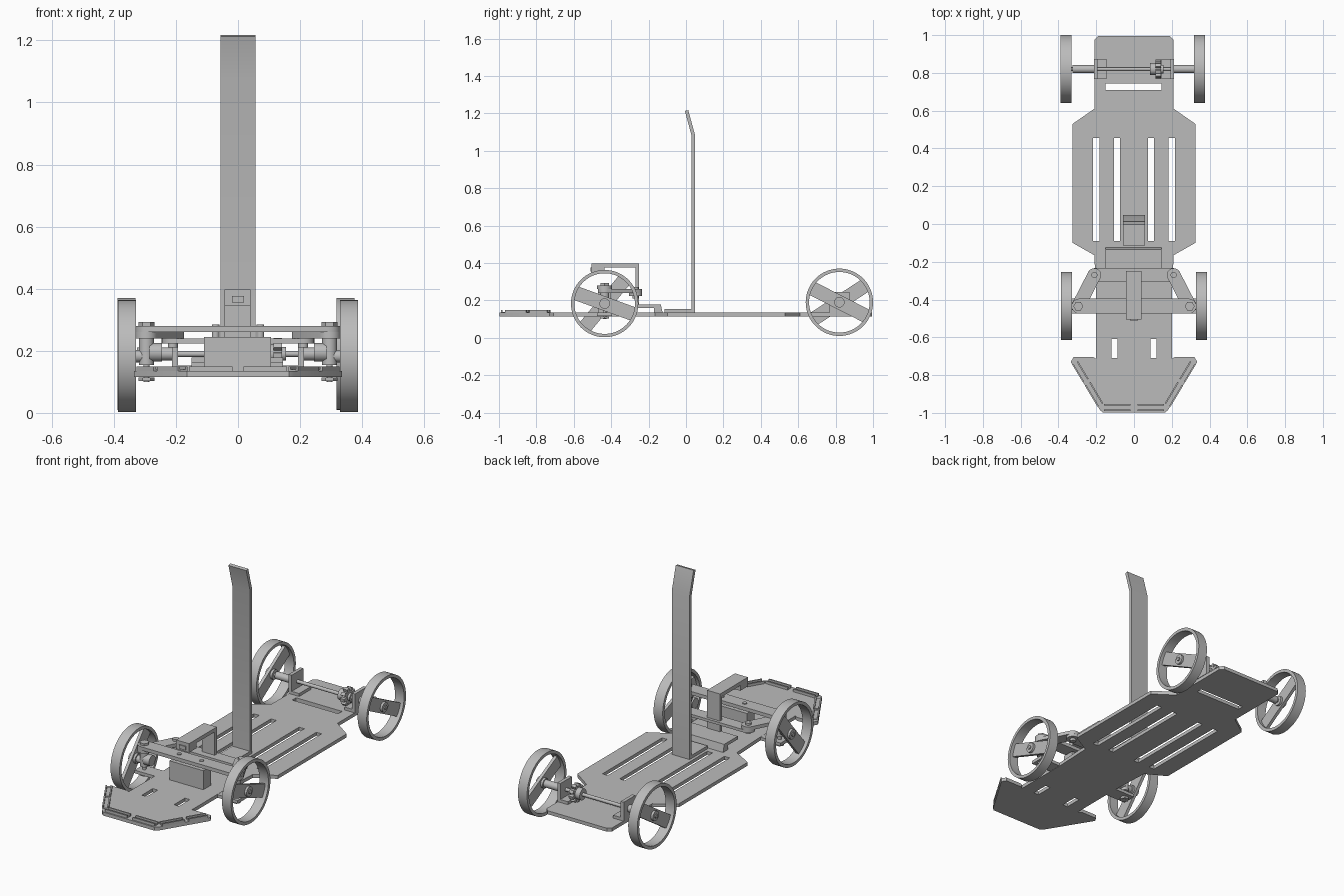
import bpy
from math import sin, cos, pi, radians, atan2, hypot
from mathutils import Matrix

cube = bpy.data.objects.get("Cube")
if cube:
    bpy.data.objects.remove(cube)

grey = bpy.data.materials.new("plain grey")
grey.use_nodes = True
grey.diffuse_color = (0.5, 0.5, 0.5, 1)
grey.node_tree.nodes["Principled BSDF"].inputs["Base Color"].default_value = (0.5, 0.5, 0.5, 1)

# Turns a flat (y, z) profile so it is extruded along x
ALONG_X = Matrix(((0, 0, 1, 0), (1, 0, 0, 0), (0, 1, 0, 0), (0, 0, 0, 1)))


def prism(name, loops, lo, hi, along_x=False):
    """Extrude closed outlines (first outer, others holes) from lo to hi."""
    curve = bpy.data.curves.new(name, "CURVE")
    curve.dimensions = "2D"
    curve.fill_mode = "BOTH"
    curve.extrude = (hi - lo) / 2
    for pts in loops:
        spline = curve.splines.new("POLY")
        spline.points.add(len(pts) - 1)
        for p, (a, b) in zip(spline.points, pts):
            p.co = (a, b, 0, 1)
        spline.use_cyclic_u = True
    obj = bpy.data.objects.new(name, curve)
    bpy.context.collection.objects.link(obj)
    bpy.ops.object.select_all(action="DESELECT")
    obj.select_set(True)
    bpy.context.view_layer.objects.active = obj
    bpy.ops.object.convert(target="MESH")
    obj = bpy.context.object
    move = Matrix.Translation((0, 0, (lo + hi) / 2))
    obj.data.transform(ALONG_X @ move if along_x else move)
    obj.data.materials.clear()
    obj.data.materials.append(grey)
    bpy.ops.object.shade_smooth_by_angle(angle=radians(30))
    return obj


def rect(a0, a1, b0, b1):
    return [(a0, b0), (a1, b0), (a1, b1), (a0, b1)]


def circle(a, b, r, n=24):
    return [(a + r * cos(2 * pi * i / n), b + r * sin(2 * pi * i / n)) for i in range(n)]


def link(p, q, r, n=10):
    """Bar outline from p to q with round ends."""
    t = atan2(q[1] - p[1], q[0] - p[0])
    ends = []
    for c, start in ((q, t - pi / 2), (p, t + pi / 2)):
        ends += [(c[0] + r * cos(start + pi * i / n), c[1] + r * sin(start + pi * i / n))
                 for i in range(n + 1)]
    return ends


def strip(p, q, w):
    """Square-ended bar outline from p to q."""
    d = hypot(q[0] - p[0], q[1] - p[1])
    nx, ny = -(q[1] - p[1]) / d * w / 2, (q[0] - p[0]) / d * w / 2
    return [(p[0] - nx, p[1] - ny), (q[0] - nx, q[1] - ny), (q[0] + nx, q[1] + ny), (p[0] + nx, p[1] + ny)]


def box(name, x0, x1, y0, y1, z0, z1):
    return prism(name, [rect(x0, x1, y0, y1)], z0, z1)


def rod_x(name, x0, x1, y, z, r, n=24):
    return prism(name, [circle(y, z, r, n)], x0, x1, True)


# Chassis plate with slots
half = [(0.19, 0.995), (0.21, 0.975), (0.21, 0.61), (0.325, 0.53), (0.325, -0.1),
        (0.21, -0.165), (0.2, -0.39), (0.2, -0.715), (0.215, -0.705), (0.32, -0.705), (0.335, -0.73),
        (0.18, -0.985), (0.165, -0.998)]
outline = half + [(-x, y) for x, y in reversed(half)]
slots = [rect(-0.15, 0.145, 0.71, 0.745)]
for s in (-1, 1):
    slots += [rect(s * 0.2 - 0.017, s * 0.2 + 0.017, -0.09, 0.455),
              rect(s * 0.09 - 0.017, s * 0.09 + 0.017, -0.09, 0.455),
              rect(s * 0.103 - 0.016, s * 0.103 + 0.016, -0.71, -0.61)]
prism("chassis_plate", [outline] + slots, 0.115, 0.135)

# Bumper channels along the nose: base plus two rails
for s, side in ((-1, "right"), (1, "left")):
    runs = [((0.312, -0.735), (0.256, -0.828)), ((0.245, -0.846), (0.178, -0.958)),
            ((0.158, -0.972), (0.018, -0.972))]
    for i, (p, q) in enumerate(runs):
        p, q = (s * p[0], p[1]), (s * q[0], q[1])
        d = hypot(q[0] - p[0], q[1] - p[1])
        ox, oy = -(q[1] - p[1]) / d * 0.014, (q[0] - p[0]) / d * 0.014
        prism(f"bumper_base_{side}_{i}", [strip(p, q, 0.036)], 0.135, 0.139)
        for k in (-1, 1):
            a, b = (p[0] + k * ox, p[1] + k * oy), (q[0] + k * ox, q[1] + k * oy)
            prism(f"bumper_rail_{side}_{i}", [strip(a, b, 0.008)], 0.139, 0.15)

# Upright post with foot and bent top
post = [(-0.115, 0.135), (0.048, 0.135), (0.048, 1.085), (0.012, 1.217), (-0.006, 1.213),
        (0.03, 1.08), (0.03, 0.153), (-0.115, 0.153)]
prism("post", [post], -0.057, 0.057, True)

# Stepped mount behind the steering
step = [(-0.26, 0.16), (-0.17, 0.16), (-0.17, 0.135), (-0.125, 0.135), (-0.135, 0.178), (-0.26, 0.178)]
prism("stepped_mount", [step], -0.15, 0.145, True)

# Overhead steering bracket and steering box
bracket = [(-0.505, 0.345), (-0.435, 0.345), (-0.435, 0.375), (-0.27, 0.375), (-0.27, 0.178),
           (-0.25, 0.178), (-0.25, 0.397), (-0.505, 0.397)]
prism("steering_bracket", [bracket], -0.043, 0.04, True)
box("bracket_tab", -0.02, 0.02, -0.511, -0.505, 0.355, 0.377)
box("steering_box", -0.11, 0.107, -0.47, -0.4, 0.135, 0.245)

# Upper and lower crossbars
ends = ((-0.29, -0.435), (0.29, -0.435))
prism("upper_crossbar", [link(*ends, 0.04)], 0.26, 0.28)
box("lower_crossbar", -0.33, 0.33, -0.475, -0.395, 0.116, 0.134)
prism("tie_bar", [link((-0.21, -0.27), (0.21, -0.27), 0.036)], 0.224, 0.24)


def wheel(name, x0, x1, y, z, angle):
    r, mid = 0.18, (x0 + x1) / 2
    prism(name + "_rim", [circle(y, z, r, 64), circle(y, z, r - 0.018, 64)], x0, x1, True)
    c, s = cos(radians(angle)) * 0.165, sin(radians(angle)) * 0.165
    prism(name + "_spoke", [strip((y - c, z - s), (y + c, z + s), 0.075)], mid - 0.009, mid + 0.009, True)
    rod_x(name + "_hub", mid - 0.022, mid + 0.022, y, z, 0.028)
    rod_x(name + "_bolt", mid - 0.028, mid + 0.028, y, z, 0.012, 6)


# Front steering knuckles and wheels
FY, FZ = -0.435, 0.183
for s, side, angle in ((-1, "right", 50), (1, "left", -20)):
    pin = (s * 0.295, FY)
    prism(f"kingpin_{side}", [circle(*pin, 0.01)], 0.1, 0.29)
    for z in (0.102, 0.28):
        prism(f"kingpin_nut_{side}", [circle(*pin, 0.026, 6)], z, z + 0.012)
    prism(f"knuckle_{side}", [circle(*pin, 0.024)], 0.155, 0.24)
    lo, hi = sorted((s * 0.245, s * 0.285))
    rod_x(f"knuckle_boss_{side}", lo, hi, FY, 0.195, 0.03)
    lo, hi = sorted((s * 0.285, s * 0.35))
    rod_x(f"front_stub_axle_{side}", lo, hi, FY, FZ, 0.02)
    prism(f"steering_arm_{side}", [link(pin, (s * 0.21, -0.27), 0.036)], 0.24, 0.26)
    prism(f"arm_bolt_{side}", [circle(s * 0.21, -0.27, 0.016)], 0.21, 0.272)
    prism(f"crossbar_bolt_{side}", [circle(s * 0.072, FY, 0.012)], 0.24, 0.285)
    lo, hi = sorted((s * 0.328, s * 0.386))
    wheel(f"front_wheel_{side}", lo, hi, FY, FZ, angle)

# Rear axle, stubs, angle brackets and wheels
RY, RZ = 0.82, 0.19
rod_x("rear_axle", -0.36, 0.35, RY, RZ, 0.01)
for s, side, angle in ((-1, "right", 33), (1, "left", -27)):
    lo, hi = sorted((s * 0.212, s * 0.325))
    rod_x(f"rear_stub_{side}", lo, hi, RY, RZ, 0.021)
    lo, hi = sorted((s * 0.193, s * 0.213))
    prism(f"rear_bracket_{side}", [rect(RY - 0.053, RY + 0.053, 0.135, 0.245)], lo, hi, True)
    lo, hi = sorted((s * 0.145, s * 0.195))
    box(f"rear_bracket_foot_{side}", lo, hi, RY - 0.053, RY + 0.053, 0.135, 0.152)
    mid = -0.359 if s < 0 else 0.347
    wheel(f"rear_wheel_{side}", mid - 0.029, mid + 0.029, RY, RZ, angle)

# Drive gear on the rear axle
teeth, gear = 9, []
for i in range(teeth):
    for f, r in ((0, 0.034), (0.3, 0.034), (0.4, 0.052), (0.9, 0.052)):
        t = 2 * pi * (i + f) / teeth
        gear.append((RY + r * cos(t), RZ + r * sin(t)))
prism("drive_gear", [gear], 0.115, 0.142, True)
rod_x("gear_collar", 0.085, 0.115, RY, RZ, 0.032)
rod_x("gear_washer", 0.142, 0.155, RY, RZ, 0.022)
